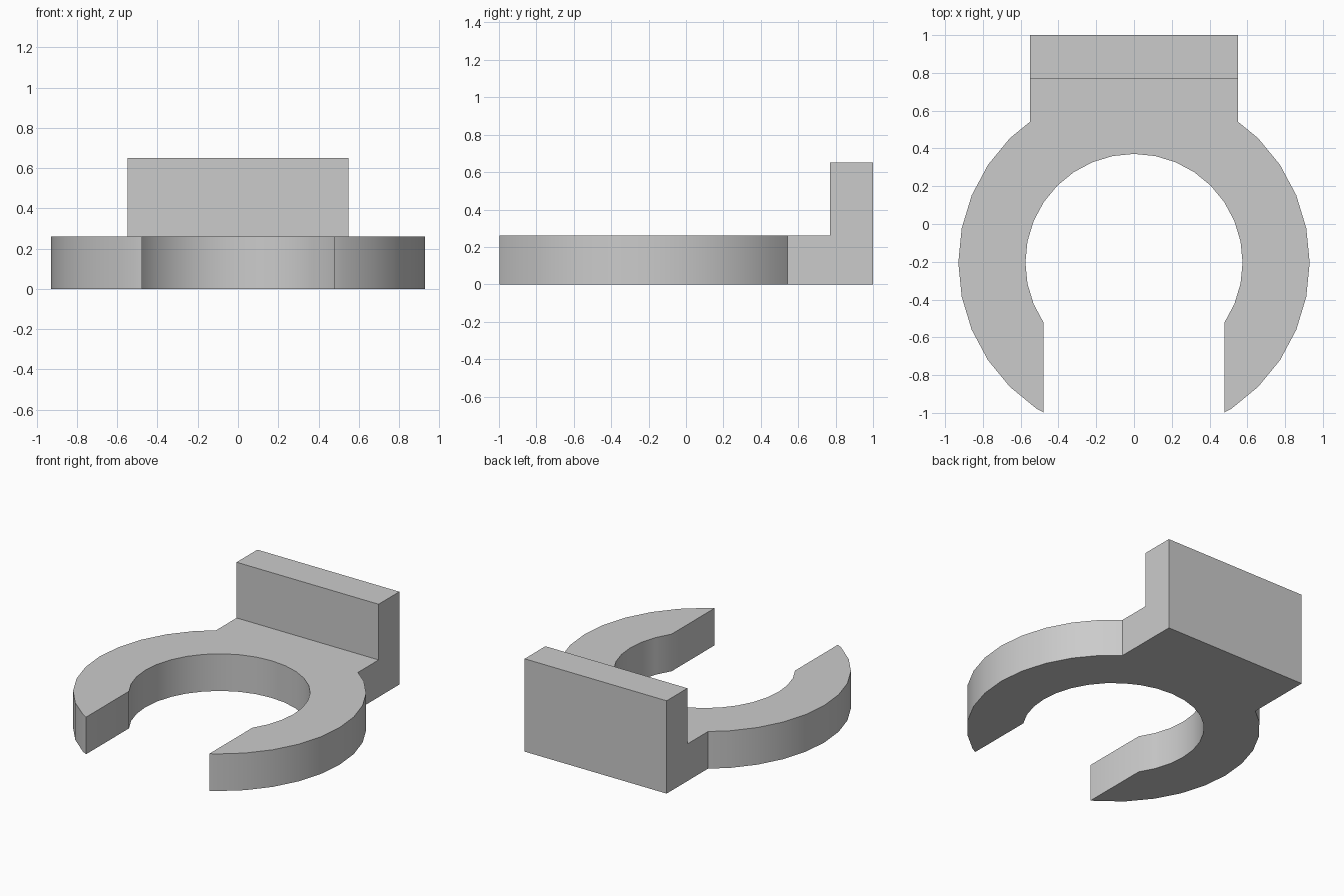
import bpy
import bmesh
from math import cos, sin, radians

cube = bpy.data.objects.get("Cube")
if cube:
    bpy.data.objects.remove(cube, do_unlink=True)

CENTRE_Y = -0.204          # ring centre
OUTER, INNER = 0.93, 0.575
GAP = 0.478                # half width of the front opening
PAD = 0.55                 # half width of the rear pad
WALL_Y, BACK_Y = 0.77, 1.0
BASE_Z, WALL_Z = 0.26, 0.65
STEP = 11.25               # ring facets, 32 per turn


def ring_point(radius, index):
    a = radians(index * STEP)
    return (radius * cos(a), CENTRE_Y + radius * sin(a))


def cross_x(p, q, x):
    # point on the line p-q at the given x
    t = (x - p[0]) / (q[0] - p[0])
    return (x, p[1] + t * (q[1] - p[1]))


# Right-hand half of the outline, from the inside top to the rear wall
half = [ring_point(INNER, i) for i in range(7, -4, -1)]
half.append((GAP, ring_point(INNER, -3)[1]))
half[-2:] = half[-1:]
half.append(cross_x(ring_point(OUTER, -6), ring_point(OUTER, -5), GAP))
half += [ring_point(OUTER, i) for i in range(-5, 5)]
half.append(cross_x(ring_point(OUTER, 4), ring_point(OUTER, 5), PAD))
half += [(PAD, WALL_Y), (PAD, BACK_Y)]
outline = [ring_point(INNER, 8)] + half + [(-x, y) for x, y in reversed(half)]

# Open ring with its pad, extruded up from the outline
bm = bmesh.new()
floor = bm.faces.new([bm.verts.new((x, y, 0)) for x, y in outline])
raised = bmesh.ops.extrude_face_region(bm, geom=[floor], use_keep_orig=True)
top = [v for v in raised["geom"] if isinstance(v, bmesh.types.BMVert)]
bmesh.ops.translate(bm, verts=top, vec=(0, 0, BASE_Z))

# Split off the rear strip of the top and raise it into the wall
step = [v for v in top if abs(v.co.y - WALL_Y) < 0.001]
bmesh.ops.connect_verts(bm, verts=step)
strip = next(f for f in bm.faces if all(
    v.co.z > BASE_Z - 0.001 and v.co.y > WALL_Y - 0.001 for v in f.verts))
raised = bmesh.ops.extrude_face_region(bm, geom=[strip])
wall_top = [v for v in raised["geom"] if isinstance(v, bmesh.types.BMVert)]
bmesh.ops.translate(bm, verts=wall_top, vec=(0, 0, WALL_Z - BASE_Z))

# Merge flush faces of pad and wall
bmesh.ops.recalc_face_normals(bm, faces=bm.faces[:])
bmesh.ops.dissolve_limit(bm, angle_limit=radians(0.5),
                         verts=bm.verts[:], edges=bm.edges[:])
bmesh.ops.recalc_face_normals(bm, faces=bm.faces[:])

mesh = bpy.data.meshes.new("clip_bracket")
bm.to_mesh(mesh)
bm.free()
bracket = bpy.data.objects.new("clip_bracket", mesh)
bpy.context.collection.objects.link(bracket)

# Plain grey
grey = bpy.data.materials.new("light_grey")
grey.use_nodes = True
colour = (0.6, 0.6, 0.6, 1)
grey.diffuse_color = colour
grey.node_tree.nodes["Principled BSDF"].inputs["Base Color"].default_value = colour
mesh.materials.append(grey)

# Smooth ring, crisp corners
bpy.ops.object.select_all(action="DESELECT")
bracket.select_set(True)
bpy.context.view_layer.objects.active = bracket
bpy.ops.object.shade_smooth_by_angle(angle=radians(30))
